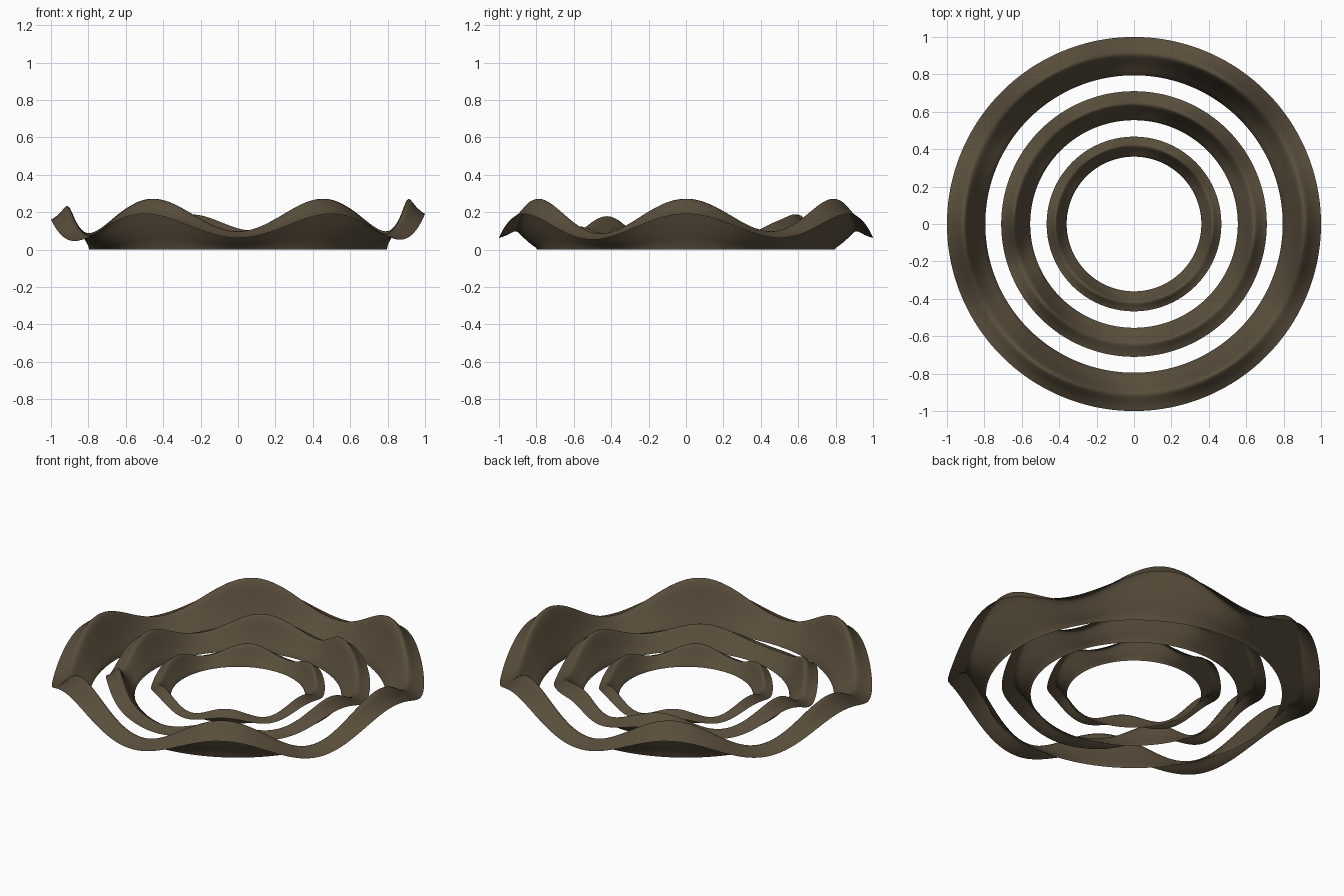
import bpy, math

if "Cube" in bpy.data.objects:
    bpy.data.objects.remove(bpy.data.objects["Cube"])

brown = bpy.data.materials.new("dark brown")
brown.diffuse_color = (0.1, 0.075, 0.044, 1)
brown.use_nodes = True
brown.node_tree.nodes["Principled BSDF"].inputs["Base Color"].default_value = brown.diffuse_color

SEG = 288
# rising inner slope: (share of way from base to crest, share of crest height)
INNER = [(0, 0), (0.06, 0.1), (0.2, 0.22), (0.4, 0.39), (0.6, 0.61), (0.78, 0.82), (0.9, 0.95), (1, 1)]
# falling outer slope: (share of way from crest to rim, share of the drop)
OUTER = [(0.12, 0.05), (0.28, 0.25), (0.5, 0.56), (0.75, 0.82), (1, 1)]


def bumps(a, items):
    """Sum of soft local bumps, each (angle, half width, amount) in degrees."""
    total = 0
    for ang, width, amount in items:
        d = (math.degrees(a) - ang + 180) % 360 - 180
        total += amount * math.exp(-(d / width) ** 2)
    return total


def wavy_ring(name, r_in, r_out, height, phase, amp=1.0, lift=(), shift=()):
    """Thin arched band with a flat inner foot, six-wave crest and six-wave rim."""
    verts, faces = [], []
    n = len(INNER) + len(OUTER)
    r_crest = r_in + (r_out - r_in) * 0.56
    for i in range(SEG):
        a = 2 * math.pi * i / SEG
        wave = amp * math.cos(6 * (a - math.radians(phase + bumps(a, shift))))
        extra = bumps(a, lift)
        crest = (0.185 + 0.087 * wave) * height + extra
        rim = (0.127 + 0.064 * wave) * height + extra * 0.8
        prof = [(r_in + (r_crest - r_in) * t, crest * h) for t, h in INNER]
        prof += [(r_crest + (r_out - r_crest) * t, crest + (rim - crest) * h) for t, h in OUTER]
        verts += [(r * math.cos(a), r * math.sin(a), z) for r, z in prof]
        k = (i + 1) % SEG
        for j in range(n - 1):
            faces.append((i * n + j, i * n + j + 1, k * n + j + 1, k * n + j))
    mesh = bpy.data.meshes.new(name)
    mesh.from_pydata(verts, [], faces)
    # normals face upward
    if mesh.polygons[0].normal.z < 0:
        mesh.flip_normals()
    mesh.materials.append(brown)
    mesh.polygons.foreach_set("use_smooth", [True] * len(faces))
    obj = bpy.data.objects.new(name, mesh)
    bpy.context.collection.objects.link(obj)
    return obj


# three concentric bands, the middle one a little uneven
wavy_ring("outer_ring", 0.795, 1.0, 1.0, 0,
          lift=[(180, 25, -0.038), (-30, 14, -0.012), (-150, 14, -0.012)])
wavy_ring("middle_ring", 0.555, 0.71, 0.67, -6,
          lift=[(88, 18, 0.04), (291, 20, -0.06), (325, 14, 0.02), (240, 14, -0.02), (145, 14, 0.02)],
          shift=[(225, 30, -12), (62, 18, 9)])
wavy_ring("inner_ring", 0.36, 0.467, 0.45, -3, amp=0.75)
